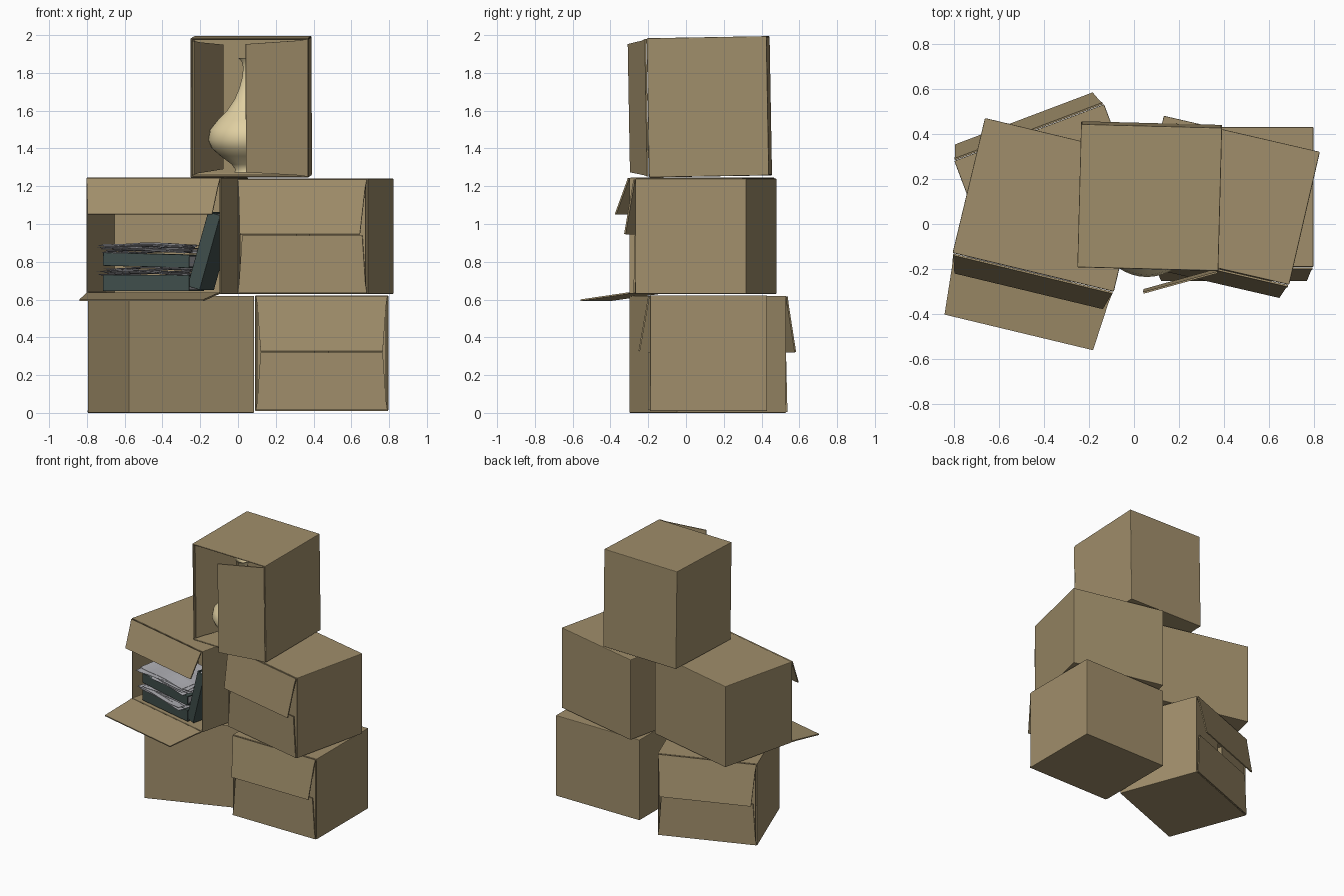
import bpy, bmesh, math, random
from mathutils import Matrix, Vector

if "Cube" in bpy.data.objects:
    bpy.data.objects.remove(bpy.data.objects["Cube"])

random.seed(4)
T = 0.012  # cardboard thickness
R, Tr = Matrix.Rotation, Matrix.Translation
rad = math.radians


def material(name, rgb):
    m = bpy.data.materials.new(name)
    m.diffuse_color = (*rgb, 1)
    m.use_nodes = True
    m.node_tree.nodes["Principled BSDF"].inputs["Base Color"].default_value = m.diffuse_color
    return m


CARD = material("cardboard", (0.35, 0.27, 0.145))
DARK = material("dark_cover", (0.05, 0.075, 0.07))
PAPER = material("paper", (0.42, 0.42, 0.45))
CREAM = material("cream_glaze", (0.75, 0.63, 0.36))


def add(name, bm, mat, matrix, thick=0, offset=-1, bevel=0):
    me = bpy.data.meshes.new(name)
    bmesh.ops.recalc_face_normals(bm, faces=bm.faces) if not thick else None
    bm.to_mesh(me)
    bm.free()
    ob = bpy.data.objects.new(name, me)
    bpy.context.collection.objects.link(ob)
    me.materials.append(mat)
    ob.matrix_world = matrix
    if thick:
        s = ob.modifiers.new("thickness", "SOLIDIFY")
        s.thickness, s.offset = thick, offset
    if bevel:
        b = ob.modifiers.new("soft_edges", "BEVEL")
        b.width, b.segments, b.limit_method = bevel, 2, "ANGLE"
    return ob


def block(name, size, mat, matrix, bevel=0):
    bm = bmesh.new()
    bmesh.ops.create_cube(bm, size=1, matrix=Matrix.Diagonal((*size, 1)))
    return add(name, bm, mat, matrix, bevel=bevel)


SIDES = {"top": 0, "right": 90, "bottom": 180, "left": -90}


def carton(name, x, y, z, w, d, h, rot, flaps, tilt=0):
    """Carton open at its local -y side; flaps = (side, length, opening angle, inner, twist)."""
    M = Tr((x, y, z)) @ R(rad(rot), 4, "Z") @ R(rad(tilt), 4, "X")
    bm = bmesh.new()
    bmesh.ops.create_cube(bm, size=1, matrix=Tr((0, 0, h / 2)) @ Matrix.Diagonal((w, d, h, 1)))
    front = [f for f in bm.faces if f.normal.y < -0.9]
    bmesh.ops.delete(bm, geom=front, context="FACES_ONLY")
    add(name, bm, CARD, M, thick=T, bevel=0.007)
    for side, length, angle, inner, twist in flaps:
        upright = side in ("top", "bottom")
        span, reach = (w, h) if upright else (h, w)
        cut = T + 0.002 if inner else 0.004
        s, taper = span / 2 - cut, 0.025
        bm = bmesh.new()
        pts = [(-s, 0, 0), (s, 0, 0), (s - taper * 0.3, 0, -0.05), (s - taper, 0, -length),
               (-s + taper, 0, -length), (-s + taper * 0.3, 0, -0.05)]
        bm.faces.new([bm.verts.new(p) for p in pts])
        F = (M @ Tr((0, -d / 2 + (T if inner else -T / 2), h / 2)) @ R(rad(SIDES[side]), 4, "Y")
             @ Tr((0, 0, reach / 2 - cut)) @ R(rad(-angle), 4, "X") @ R(rad(twist), 4, "Z"))
        add(name + "_" + side + "_flap", bm, CARD, F, thick=T * 0.7, offset=0)
    return M


def closed(w, h, angle):
    # side flaps tucked in, lower flap shut, upper flap slightly lifted
    return [("left", w * 0.43, 0, True, 0), ("right", w * 0.43, 0, True, 0),
            ("bottom", h / 2, 0, False, 0), ("top", h / 2 - 0.01, angle, False, 0)]


# Stacked cartons
carton("lower_left_box", -0.355, 0.115, 0.0, 0.71, 0.62, 0.62, 200.7, closed(0.71, 0.62, 11))
carton("lower_right_box", 0.443, 0.12, 0.01, 0.705, 0.62, 0.612, 0, closed(0.705, 0.612, 10))
carton("middle_right_box", 0.41, 0.105, 0.63, 0.71, 0.605, 0.61, -13, closed(0.71, 0.61, 11))
ML = carton("middle_left_box", -0.375, 0.085, 0.63, 0.735, 0.615, 0.615, -13.5,
            [("top", 0.205, 22, False, 0), ("bottom", 0.27, 98, False, 0)])
carton("upper_box", 0.07, 0.13, 1.252, 0.625, 0.635, 0.737, -1.5,
       [("right", 0.34, 17, False, 0), ("left", 0.31, -61, True, 0)], tilt=1)


# Binders: covers and spine around a page block
def binder(name, size, M):
    w, d, h = size
    block(name + "_spine", (w, 0.01, h), DARK, M @ Tr((0, -d / 2, 0)), 0.003)
    for label, s in (("lower", -1), ("upper", 1)):
        block(f"{name}_{label}_cover", (w, d, 0.008), DARK, M @ Tr((0, 0, s * (h / 2 - 0.004))))
    block(name + "_pages", (w - 0.02, d - 0.03, h - 0.018), PAPER, M)


# Loose wavy sheets
def sheets(name, count, z0, step, M):
    for i in range(count):
        bm = bmesh.new()
        bmesh.ops.create_grid(bm, x_segments=10, y_segments=6, size=0.5)
        a, b = random.uniform(0, 6), random.uniform(0, 6)
        for v in bm.verts:
            v.co.z = 0.005 * math.sin(v.co.x * 7 + a) + 0.004 * math.sin(v.co.y * 8 + b)
            v.co.x *= 0.46
            v.co.y *= 0.33
        P = (M @ Tr((-0.055 + random.uniform(-0.025, 0.025), -0.135 + random.uniform(-0.025, 0.02),
                     z0 + i * step)) @ R(rad(random.uniform(-6, 6)), 4, "Z"))
        add(f"{name}_{i}", bm, PAPER, P, thick=0.002)


binder("lower_binder", (0.47, 0.33, 0.085), ML @ Tr((-0.045, -0.12, 0.058)))
sheets("middle_sheet", 5, 0.108, 0.007, ML)
binder("upper_binder", (0.47, 0.33, 0.07), ML @ Tr((-0.045, -0.12, 0.178)) @ R(rad(1.5), 4, "Y"))
sheets("top_sheet", 7, 0.222, 0.007, ML)
binder("leaning_binder", (0.41, 0.32, 0.07),
       ML @ Tr((0.268, -0.12, 0.228)) @ R(rad(106), 4, "Y"))

# Long-necked vase in the upper carton, turned from a profile
keys = [(0, 1.272), (0.075, 1.272), (0.072, 1.29), (0.09, 1.315), (0.15, 1.36), (0.195, 1.40),
        (0.215, 1.445), (0.205, 1.50), (0.165, 1.55), (0.115, 1.60), (0.075, 1.66), (0.05, 1.72),
        (0.034, 1.78), (0.03, 1.83), (0.038, 1.86), (0.056, 1.88), (0.048, 1.88), (0.024, 1.85),
        (0.02, 1.78), (0, 1.70)]
bm = bmesh.new()
vs = [bm.verts.new((r, 0, z)) for r, z in keys]
es = [bm.edges.new(p) for p in zip(vs, vs[1:])]
bmesh.ops.spin(bm, geom=vs + es, cent=(0, 0, 0), axis=(0, 0, 1), angle=math.tau, steps=40)
bmesh.ops.remove_doubles(bm, verts=bm.verts, dist=0.0001)
vase = add("vase", bm, CREAM, Tr((0.057, -0.02, 0)))
bpy.context.view_layer.objects.active = vase
vase.select_set(True)
bpy.ops.object.shade_smooth_by_angle(angle=rad(50))
